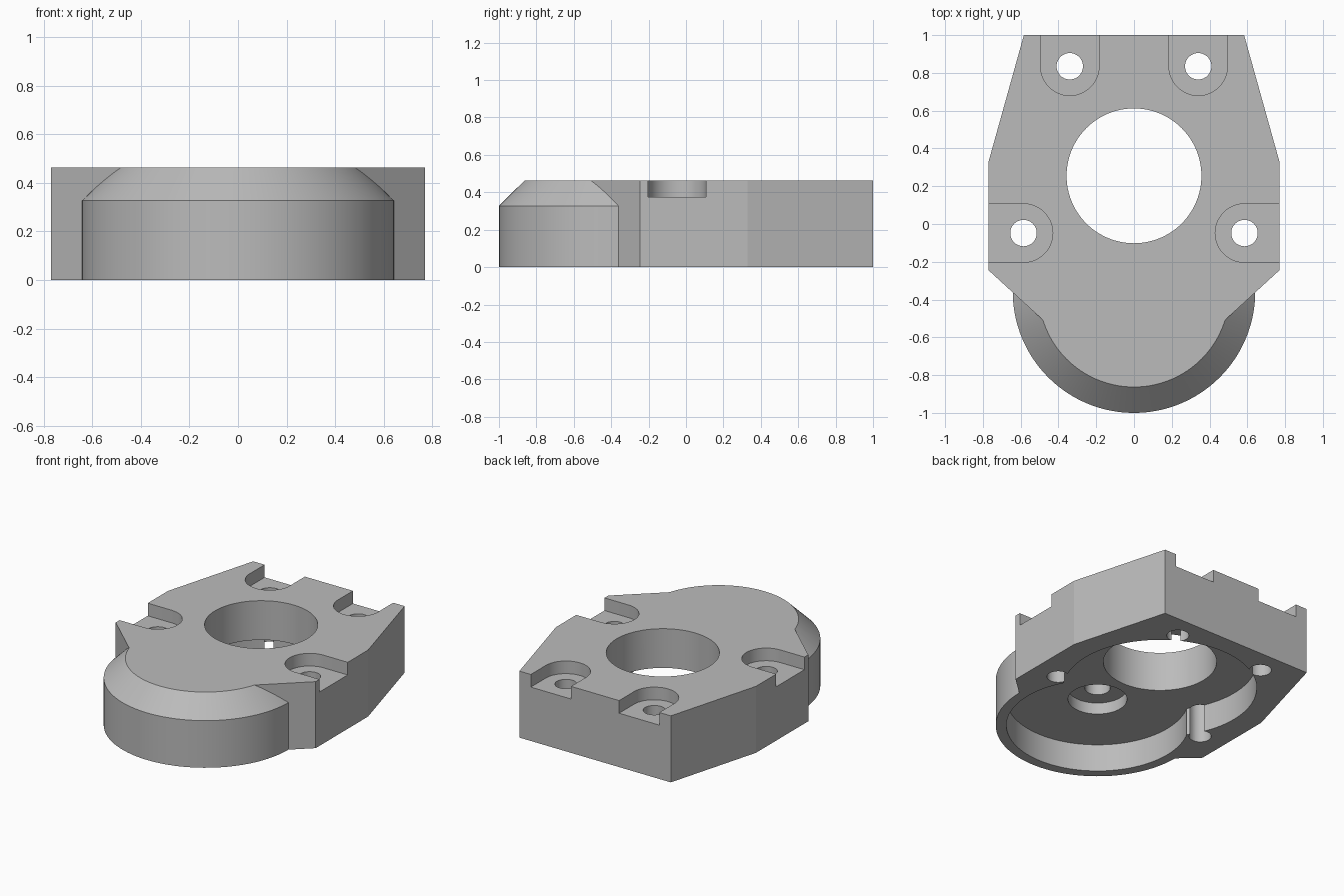
import bpy, bmesh, math

if "Cube" in bpy.data.objects:
    bpy.data.objects.remove(bpy.data.objects["Cube"])

H = 0.463          # full height
NOSE_Y = -0.358    # centre of the rounded front end
BORE_Y = 0.255     # centre of the large bore

grey = bpy.data.materials.new("plain_grey")
grey.diffuse_color = (0.5, 0.5, 0.5, 1)
grey.use_nodes = True
grey.node_tree.nodes["Principled BSDF"].inputs["Base Color"].default_value = grey.diffuse_color


def loft(name, rings):
    """Solid through stacked rings of (x, y, z) points."""
    bm = bmesh.new()
    rows = [[bm.verts.new(p) for p in ring] for ring in rings]
    for a, b in zip(rows, rows[1:]):
        for i in range(len(a)):
            j = (i + 1) % len(a)
            bm.faces.new((a[i], a[j], b[j], b[i]))
    bm.faces.new(rows[0][::-1])
    bm.faces.new(rows[-1])
    bmesh.ops.recalc_face_normals(bm, faces=bm.faces[:])
    me = bpy.data.meshes.new(name)
    bm.to_mesh(me)
    bm.free()
    ob = bpy.data.objects.new(name, me)
    bpy.context.collection.objects.link(ob)
    me.materials.append(grey)
    return ob


def circle(x, y, r, n=96):
    return [(x + r * math.cos(2 * math.pi * i / n),
             y + r * math.sin(2 * math.pi * i / n)) for i in range(n)]


def prism(name, pts, z0, z1):
    return loft(name, [[(x, y, z) for x, y in pts] for z in (z0, z1)])


def slot(x, y, r, angle, length=0.4, n=24):
    """Round-ended slot outline that runs out in the direction of angle."""
    pts = [(r * math.cos(t), r * math.sin(t)) for t in
           (math.pi / 2 + math.pi * i / n for i in range(n + 1))]
    pts += [(length, -r), (length, r)]
    c, s = math.cos(angle), math.sin(angle)
    return [(x + c * u - s * v, y + s * u + c * v) for u, v in pts]


def combine(target, tool, operation):
    mod = target.modifiers.new("combine", 'BOOLEAN')
    mod.operation, mod.object, mod.solver = operation, tool, 'EXACT'
    dg = bpy.context.evaluated_depsgraph_get()
    me = bpy.data.meshes.new_from_object(target.evaluated_get(dg))
    target.modifiers.clear()
    target.data = me
    bpy.data.objects.remove(tool)


# Angular plate
half = [(0.583, 1.0), (0.77, 0.33), (0.77, -0.245), (0.30, -0.675)]
outline = half + [(-x, y) for x, y in reversed(half)]
housing = prism("housing", outline, 0, H)

# Rounded, chamfered front end
nose = loft("nose", [[(x, y, z) for x, y in circle(0, NOSE_Y, r, 128)]
                     for r, z in ((0.642, 0), (0.642, 0.328), (0.505, H))])
combine(housing, nose, 'UNION')

# Underside cavity, bore, stepped blind recess
for y, r, z0, z1 in ((NOSE_Y, 0.575, -0.1, 0.19),
                     (BORE_Y, 0.61, -0.1, 0.19),
                     (BORE_Y, 0.357, -0.1, 0.6),
                     (NOSE_Y, 0.186, 0.1, 0.27),
                     (NOSE_Y, 0.08, 0.1, 0.36)):
    combine(housing, prism("cutter", circle(0, y, r), z0, z1), 'DIFFERENCE')

# Four screw holes, each in a slot open to the nearest edge
for side in (1, -1):
    for x, y, a in ((0.34, 0.835, math.pi / 2),
                    (0.585, -0.048, 0 if side > 0 else math.pi)):
        x *= side
        combine(housing, prism("cutter", slot(x, y, 0.155, a), 0.375, 0.6), 'DIFFERENCE')
        combine(housing, prism("cutter", circle(x, y, 0.07, 40), -0.1, 0.6), 'DIFFERENCE')

# Smooth the round walls, keep edges crisp
bpy.context.view_layer.objects.active = housing
housing.select_set(True)
bpy.ops.object.shade_smooth_by_angle(angle=math.radians(15))
